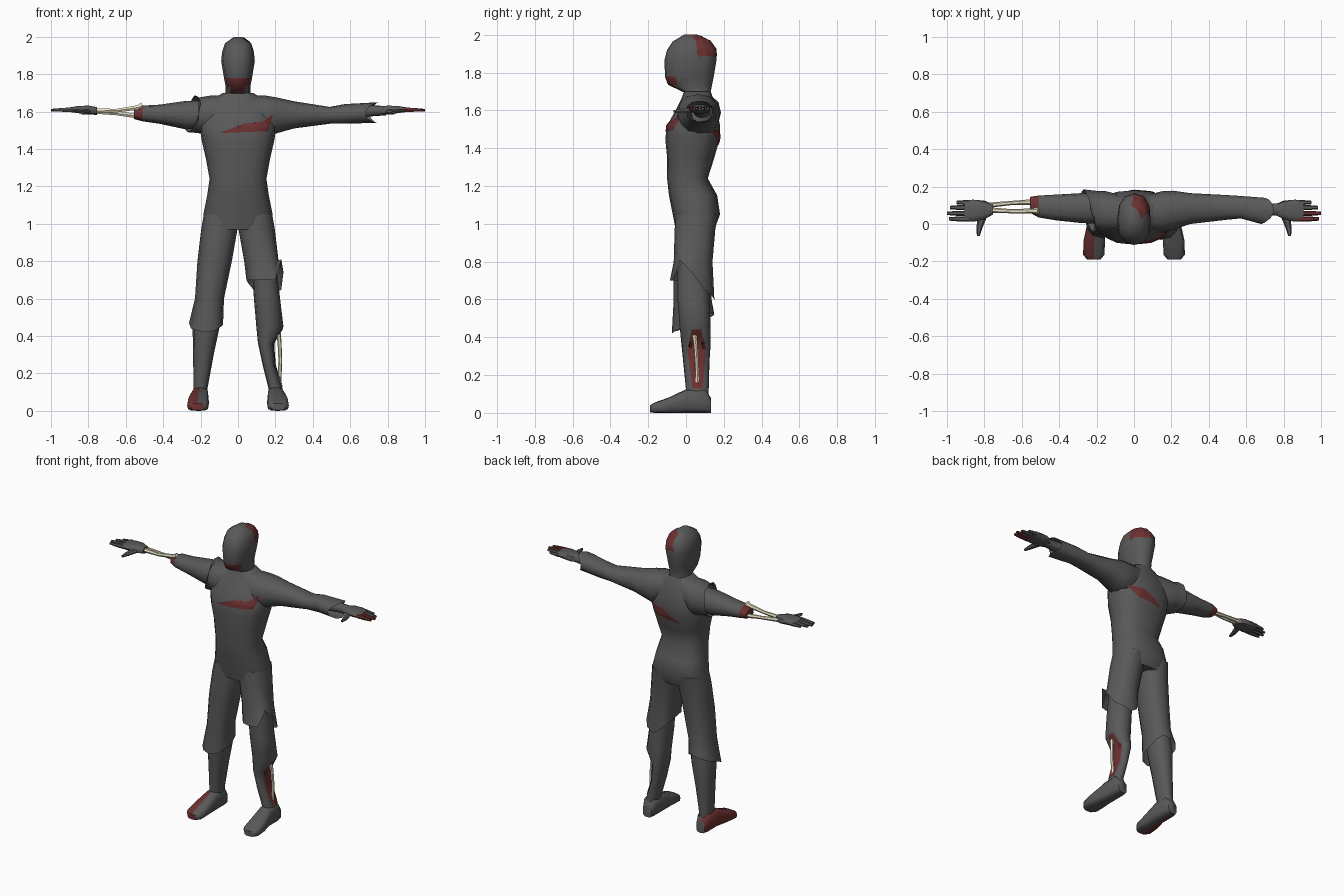
import bpy, bmesh, math
from mathutils import Vector


def material(name, rgb):
    m = bpy.data.materials.new(name)
    m.diffuse_color = (*rgb, 1)
    return m


GRAY = material("dark_gray", (0.1, 0.1, 0.1))
RED = material("wound_red", (0.15, 0.03, 0.03))
BONE = material("bone_ivory", (0.8, 0.75, 0.55))


def finish(name, bm, mats, red_rule=None):
    if red_rule:
        for f in bm.faces:
            f.material_index = int(red_rule(f.calc_center_median()))
    me = bpy.data.meshes.new(name)
    bm.to_mesh(me)
    bm.free()
    for m in mats:
        me.materials.append(m)
    ob = bpy.data.objects.new(name, me)
    bpy.context.collection.objects.link(ob)
    return ob


def loft(name, axis, rings, n=12, power=0.85, hem=None, red_rule=None):
    """Skin rings (pos, a0, a1, b0, b1) along an axis; hem lists torn-edge positions."""
    bm = bmesh.new()
    loops = []
    for k, (pos, a0, a1, b0, b1) in enumerate(rings):
        loop = []
        for i in range(n):
            t = 2 * math.pi * i / n
            c, s = [math.copysign(abs(v) ** power, v) if abs(v) > 1e-6 else 0
                    for v in (math.cos(t), math.sin(t))]
            a = (a0 + a1) / 2 + c * (a1 - a0) / 2
            b = (b0 + b1) / 2 + s * (b1 - b0) / 2
            p = hem[i] if hem and k == len(rings) - 1 else pos
            co = {"x": (p, a, b), "y": (a, p, b), "z": (a, b, p)}[axis]
            loop.append(bm.verts.new(co))
        loops.append(loop)
    for l0, l1 in zip(loops, loops[1:]):
        for i in range(n):
            j = (i + 1) % n
            bm.faces.new((l0[i], l0[j], l1[j], l1[i]))
    bm.faces.new(loops[0])
    if not hem:
        bm.faces.new(loops[-1])
    bmesh.ops.recalc_face_normals(bm, faces=bm.faces)
    return finish(name, bm, (GRAY, RED), red_rule)


def flip(rings):
    """Mirror rings that run along y or z across x = 0."""
    return [(p, -a1, -a0, b0, b1) for p, a0, a1, b0, b1 in rings]


def wound(name, points, direction):
    """Thin red plate projected onto the body along a direction."""
    bpy.context.view_layer.update()
    dg = bpy.context.evaluated_depsgraph_get()
    d = Vector(direction).normalized()
    bm = bmesh.new()
    bm.faces.new([bm.verts.new(p) for p in points])
    bmesh.ops.triangulate(bm, faces=bm.faces[:])
    bmesh.ops.subdivide_edges(bm, edges=bm.edges[:], cuts=7, use_grid_fill=True)
    missed = []
    for v in bm.verts:
        hit, loc, *_ = bpy.context.scene.ray_cast(dg, v.co - d, d)
        if hit:
            v.co = loc - d * 0.005
        else:
            missed.append(v)
    bmesh.ops.delete(bm, geom=missed, context="VERTS")
    bm.normal_update()
    for f in bm.faces:
        if f.normal.dot(d) > 0:
            f.normal_flip()
    return finish(name, bm, (RED,))


def bone(name, points, radii):
    cu = bpy.data.curves.new(name, "CURVE")
    cu.dimensions = "3D"
    cu.bevel_depth = 1
    cu.bevel_resolution = 1
    cu.use_fill_caps = True
    sp = cu.splines.new("POLY")
    sp.points.add(len(points) - 1)
    for p, co, r in zip(sp.points, points, radii):
        p.co = (*co, 1)
        p.radius = r
    cu.materials.append(BONE)
    ob = bpy.data.objects.new(name, cu)
    bpy.context.collection.objects.link(ob)


# Torso
loft("torso", "z", [
    (0.97, -.185, .185, -.055, .15), (1.05, -.185, .185, -.07, .18),
    (1.15, -.165, .165, -.09, .165), (1.24, -.152, .152, -.10, .115),
    (1.35, -.172, .172, -.10, .15), (1.45, -.195, .195, -.11, .178),
    (1.52, -.205, .205, -.10, .18), (1.60, -.19, .19, -.055, .165),
    (1.66, -.14, .14, -.025, .145), (1.70, -.08, .08, -.01, .13)], n=16, power=0.8)

# Head with neck and a torn red jaw
loft("head", "z", [
    (1.60, -.085, .085, -.03, .15), (1.695, -.066, .066, -.01, .13),
    (1.735, -.066, .066, -.095, .138), (1.78, -.075, .075, -.112, .147),
    (1.87, -.09, .09, -.113, .162), (1.92, -.085, .085, -.10, .16),
    (1.965, -.07, .07, -.07, .128), (2.0, -.02, .02, -.01, .06)],
    red_rule=lambda c: 1.69 < c.z < 1.775 and c.y < -0.03)

# Trousers with torn hems
thigh = [(1.05, .0, .183, -.055, .17), (.97, .003, .197, -.06, .155), (.80, .033, .217, -.065, .14)]
loft("trouser_leg_long", "z", flip(thigh) + [(.60, -.23, -.075, -.065, .135), (.47, -.262, -.08, -.075, .15)],
     hem=[.46, .50, .53, .52, .51, .49, .47, .44, .43, .42, .43, .45])
loft("trouser_leg_short", "z", thigh + [(.70, .045, .243, -.085, .15)],
     hem=[.74, .65, .62, .60, .64, .68, .70, .70, .70, .70, .70, .81])

# Lower legs, one with a hollowed calf
knee = [(.82, .07, .2, -.045, .12), (.60, .085, .225, -.045, .125), (.45, .098, .243, -.033, .13)]
ankle = [(.12, .163, .238, .0, .12), (.04, .163, .238, .0, .12)]
loft("lower_leg_whole", "z", flip(knee + [(.30, .13, .24, -.018, .125)] + ankle))
loft("lower_leg_hollow", "z", knee + [(.36, .107, .188, -.022, .13), (.24, .133, .198, -.01, .122)] + ankle)

# Feet, one bloodied along its outer half
foot = [(.132, .17, .235, .0, .08), (.10, .157, .25, .0, .125), (.0, .157, .25, .0, .125),
        (-.09, .155, .27, .0, .082), (-.165, .158, .272, .0, .055), (-.19, .18, .25, .003, .04)]
loft("foot_clean", "y", foot, power=0.6)
loft("foot_bloody", "y", flip(foot), power=0.6, red_rule=lambda c: c.x < -0.208)

# Sleeved arm with a torn cuff
shoulder = [(.05, -.03, .15, 1.52, 1.69), (.15, -.045, .175, 1.465, 1.685), (.21, -.03, .178, 1.485, 1.675)]
loft("sleeve_long", "x", shoulder + [
    (.30, .0, .165, 1.51, 1.655), (.49, .022, .155, 1.535, 1.625),
    (.57, .03, .15, 1.535, 1.64), (.72, .0, .14, 1.54, 1.65)],
    hem=[.70, .72, .74, .75, .73, .70, .68, .69, .72, .74, .73, .71])
loft("forearm", "x", [(.58, .04, .13, 1.56, 1.63), (.72, .045, .11, 1.575, 1.633),
                      (.79, .045, .11, 1.58, 1.63)])

# Short torn sleeve and bare upper arm with an open red end
loft("sleeve_short", "x", [(-p, *r) for p, *r in shoulder] + [(-.25, -.045, .185, 1.49, 1.688)],
     hem=[-.27, -.26, -.24, -.23, -.21, -.20, -.21, -.23, -.25, -.27, -.28, -.28])
loft("upper_arm_torn", "x", [
    (-.15, .0, .16, 1.51, 1.66), (-.28, .005, .165, 1.505, 1.657), (-.42, .02, .157, 1.535, 1.637),
    (-.51, .035, .152, 1.548, 1.632), (-.555, .06, .145, 1.56, 1.61)],
    red_rule=lambda c: c.x < -0.52)

# Hands: palm, four fingers and thumb on each side
fingers = [("little", .115, .95), ("ring", .088, .985), ("middle", .057, 1.0), ("index", .027, .99)]
for side, s in (("intact", 1), ("severed", -1)):
    loft(f"palm_{side}", "x", [
        (s * .755, .05, .105, 1.582, 1.625), (s * .80, .025, .125, 1.583, 1.633),
        (s * .86, .012, .13, 1.592, 1.63), (s * .905, .014, .127, 1.598, 1.622)],
        n=10, power=0.7, red_rule=lambda c: -0.765 < c.x < 0)
    for nm, y, tip in fingers:
        red = s > 0 and nm in ("middle", "index")
        loft(f"{nm}_finger_{side}", "x", [
            (s * .885, y - .014, y + .014, 1.597, 1.624), (s * .95 * tip, y - .013, y + .013, 1.598, 1.62),
            (s * tip, y - .009, y + .009, 1.601, 1.615)], n=6, red_rule=lambda c, r=red: r)
    thumb = [(.04, .785, .835, 1.585, 1.615), (-.02, .81, .843, 1.583, 1.608), (-.065, .825, .84, 1.587, 1.602)]
    loft(f"thumb_{side}", "y", thumb if s > 0 else flip(thumb), n=6)

# Wounds laid over the body
wound("chest_gash", [(-.10, 0, 1.485), (.16, 0, 1.495), (.19, 0, 1.59), (.13, 0, 1.545), (.03, 0, 1.535)], (0, 1, 0))
wound("back_gash", [(.18, 0, 1.50), (.05, 0, 1.49), (-.08, 0, 1.41), (.10, 0, 1.43)], (0, -1, 0))
wound("skull_wound", [(-.016, .10, 1.98), (.03, .02, 1.985), (.08, .05, 1.90), (.085, .065, 1.88),
                      (.05, .15, 1.88), (-.016, .165, 1.89)], (-.5, -.55, -.65))
wound("calf_wound", [(.2, .03, .44), (.2, .08, .44), (.2, .105, .34), (.2, .09, .13),
                     (.2, .035, .13), (.2, .008, .33)], (-1, 0, 0))

# Exposed bones
bone("shin_bone", [(.215, .045, .41), (.222, .05, .37), (.226, .057, .27), (.222, .06, .18), (.215, .06, .14)],
     (.014, .011, .010, .011, .015))
bone("forearm_bone_lower", [(-.50, .12, 1.57), (-.54, .118, 1.577), (-.65, .113, 1.59), (-.78, .10, 1.602)],
     (.018, .015, .011, .014))
bone("forearm_bone_upper", [(-.51, .07, 1.632), (-.535, .07, 1.622), (-.65, .068, 1.605), (-.78, .075, 1.604)],
     (.02, .014, .011, .015))

# Smooth shading with sharp creases kept
bpy.ops.object.select_all(action="SELECT")
bpy.context.view_layer.objects.active = bpy.data.objects["torso"]
bpy.ops.object.convert(target="MESH")
bpy.ops.object.shade_smooth_by_angle(angle=math.radians(48))
